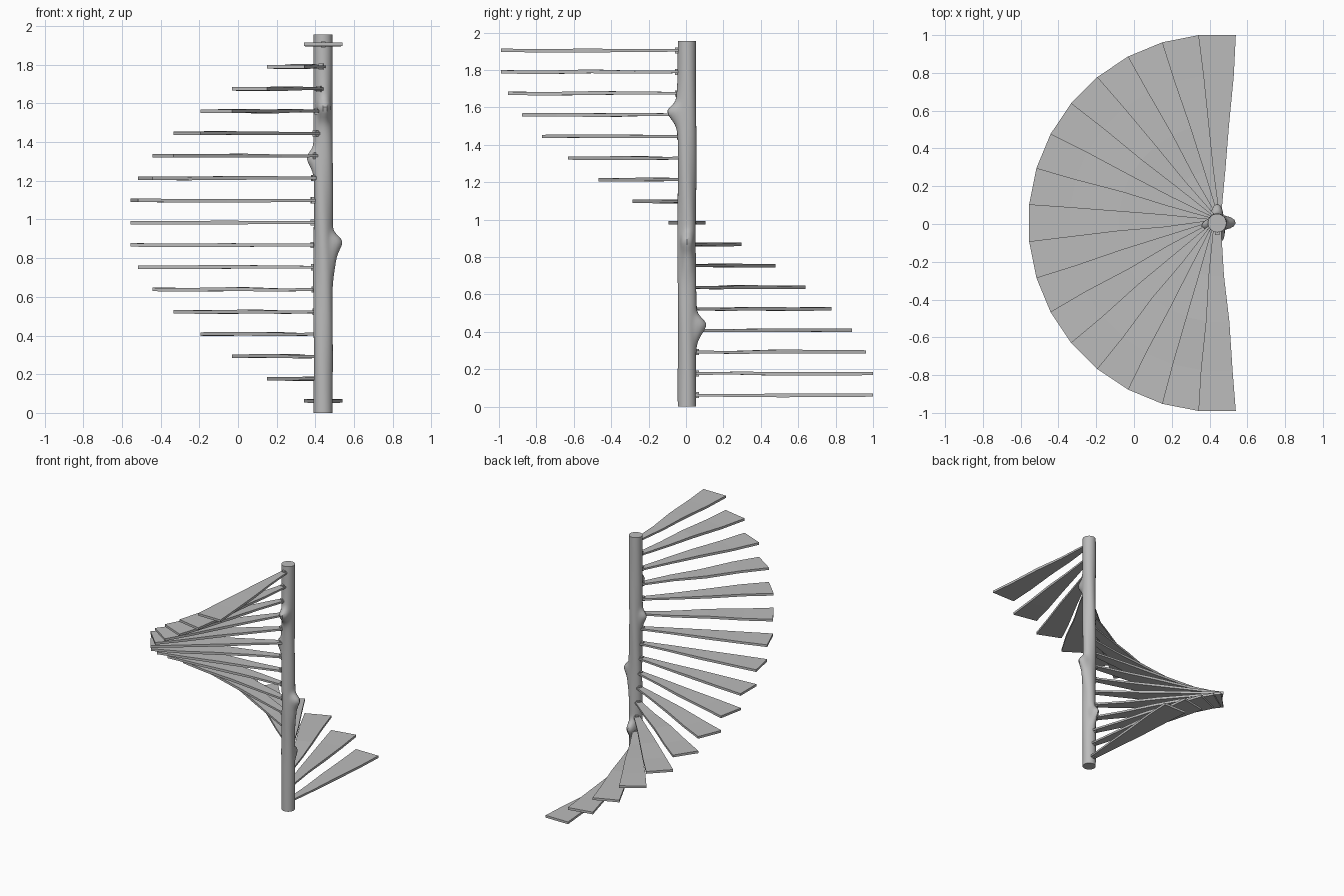
import bpy, bmesh, math, random

if "Cube" in bpy.data.objects:
    bpy.data.objects.remove(bpy.data.objects["Cube"], do_unlink=True)

random.seed(4)
CX, CY = 0.44, 0.005
HEIGHT, RADIUS = 1.955, 0.049
STEPS = 17

mat = bpy.data.materials.new("plain grey")
mat.use_nodes = True
grey = (0.5, 0.5, 0.5, 1)
mat.diffuse_color = grey
mat.node_tree.nodes["Principled BSDF"].inputs["Base Color"].default_value = grey


def finish(name, bm, smooth=None):
    bmesh.ops.recalc_face_normals(bm, faces=bm.faces)
    mesh = bpy.data.meshes.new(name)
    bm.to_mesh(mesh)
    bm.free()
    mesh.materials.append(mat)
    obj = bpy.data.objects.new(name, mesh)
    bpy.context.collection.objects.link(obj)
    if smooth:
        bpy.ops.object.select_all(action="DESELECT")
        obj.select_set(True)
        bpy.context.view_layer.objects.active = obj
        bpy.ops.object.shade_smooth_by_angle(angle=math.radians(smooth))
    return obj


def skin(bm, rings):
    """Bridge closed rings of equal size and cap both ends."""
    loops = [[bm.verts.new(p) for p in ring] for ring in rings]
    n = len(loops[0])
    for a, b in zip(loops, loops[1:]):
        for i in range(n):
            j = (i + 1) % n
            bm.faces.new((a[i], a[j], b[j], b[i]))
    bm.faces.new(loops[0])
    bm.faces.new(loops[-1])


# Branch knots: direction, height, reach, angular spread, fall below, fall above
KNOTS = [(90, 0.44, 0.052, 26, 0.07, 0.045),
         (0, 0.89, 0.040, 28, 0.055, 0.035),
         (0, 0.82, 0.020, 34, 0.12, 0.08),
         (190, 1.32, 0.036, 26, 0.06, 0.04),
         (275, 1.58, 0.048, 28, 0.06, 0.035),
         (275, 1.60, 0.010, 36, 0.13, 0.10)]


def trunk_radius(deg, z):
    r = RADIUS
    for ang, kz, reach, spread, below, above in KNOTS:
        da = (deg - ang + 180) % 360 - 180
        dz = (z - kz) / (below if z < kz else above)
        r += reach * math.exp(-(da / spread) ** 2 - dz * dz)
    # gentle bark ripple that fades at both ends
    fade = math.sin(math.pi * z / HEIGHT)
    return r + 0.0025 * fade * math.sin(math.radians(3 * deg) + 7 * z)


# Central log post
SIDES, RINGS = 32, 110
bm = bmesh.new()
rings = []
for k in range(RINGS + 1):
    z = HEIGHT * k / RINGS
    ring = []
    for i in range(SIDES):
        deg = 360 * i / SIDES
        r, a = trunk_radius(deg, z), math.radians(deg)
        ring.append((CX + r * math.cos(a), CY + r * math.sin(a), z))
    rings.append(ring)
skin(bm, rings)
finish("log_post", bm, smooth=40)

# Wedge treads: distance along tread, half width, half thickness
PROFILE = [(0.045, 0.022, 0.007), (0.28, 0.041, 0.008), (0.52, 0.062, 0.010),
           (0.78, 0.084, 0.009), (0.995, 0.099, 0.009)]
for n in range(STEPS):
    ang = math.radians(90 + 180 * n / (STEPS - 1))
    ux, uy = math.cos(ang), math.sin(ang)
    z = 0.062 + n * 0.1152

    def place(r, w, h):
        return (CX + r * ux - w * uy, CY + r * uy + w * ux, z + h)

    bm = bmesh.new()
    rings = []
    for i, (r, w, t) in enumerate(PROFILE):
        inner = 0 < i < len(PROFILE) - 1
        sway = random.uniform(-0.005, 0.005) if inner else 0
        lift = random.uniform(-0.003, 0.003) if inner else 0
        rings.append([place(r, sway - w, lift - t), place(r, sway + w, lift - t),
                      place(r, sway + w, lift + t), place(r, sway - w, lift + t)])
    skin(bm, rings)
    finish(f"tread_{n + 1}", bm)

    # Tenon block joining the tread to the post
    bm = bmesh.new()
    skin(bm, [[place(r, -0.012, -0.016), place(r, 0.012, -0.016),
               place(r, 0.012, 0.016), place(r, -0.012, 0.016)]
              for r in (0.03, 0.064)])
    finish(f"tenon_{n + 1}", bm)
